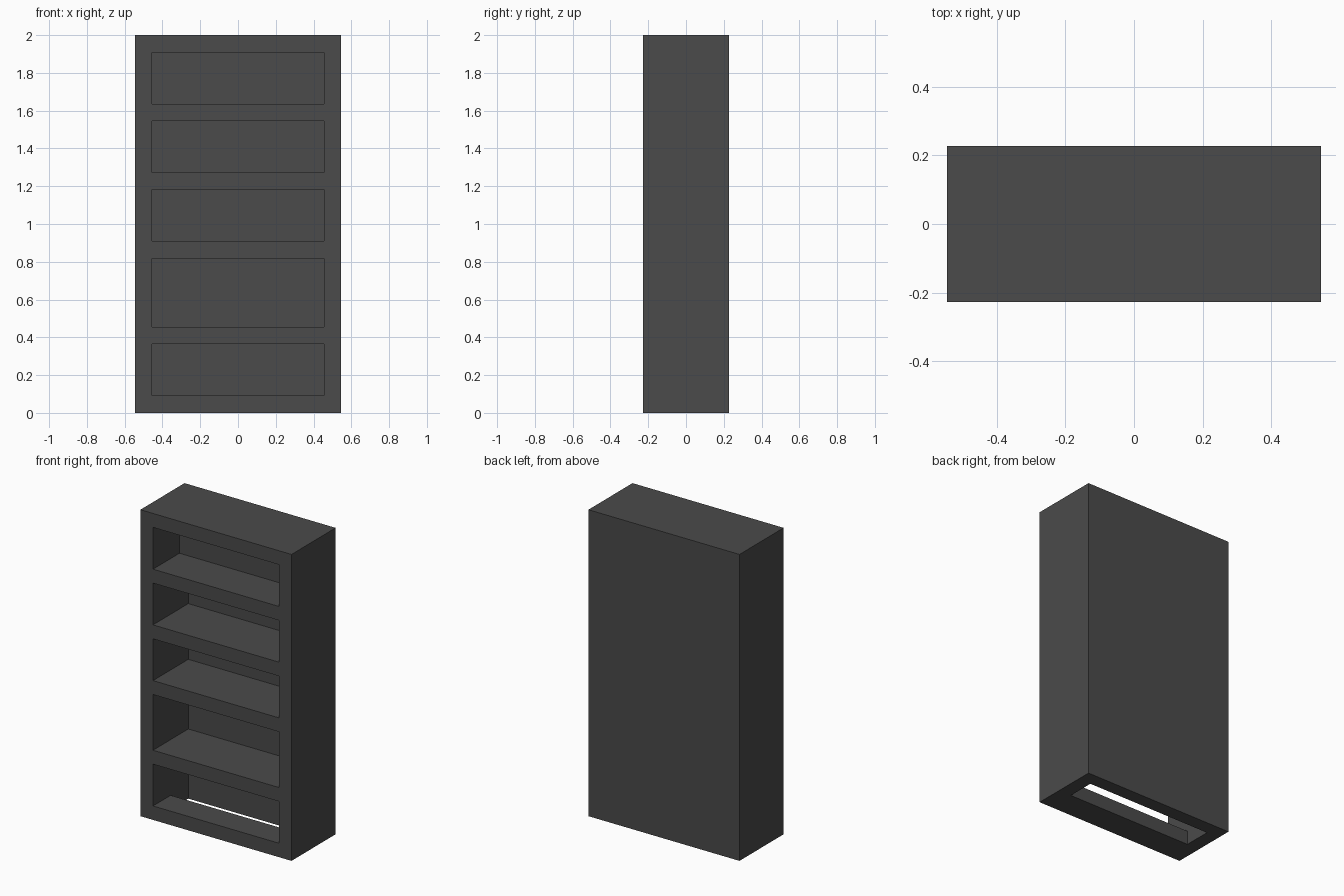
import bpy, bmesh

cube = bpy.data.objects.get("Cube")
if cube:
    bpy.data.objects.remove(cube, do_unlink=True)

U = 1 / 11          # board thickness; every size is a multiple of it
FRONT = -2.5        # front plane, in boards

# Single dark grey colour
grey = bpy.data.materials.new("dark grey")
colour = (0.069, 0.069, 0.069, 1)
grey.diffuse_color = colour
grey.use_nodes = True
grey.node_tree.nodes["Principled BSDF"].inputs["Base Color"].default_value = colour


def prism(name, profile, half_width):
    """Extrude a (y, z) profile symmetrically along x; sizes in boards."""
    bm = bmesh.new()
    face = bm.faces.new([bm.verts.new((-half_width * U, y * U, z * U)) for y, z in profile])
    ext = bmesh.ops.extrude_face_region(bm, geom=[face])
    moved = [v for v in ext["geom"] if isinstance(v, bmesh.types.BMVert)]
    bmesh.ops.translate(bm, verts=moved, vec=(2 * half_width * U, 0, 0))
    bmesh.ops.recalc_face_normals(bm, faces=bm.faces)
    mesh = bpy.data.meshes.new(name)
    bm.to_mesh(mesh)
    bm.free()
    mesh.materials.append(grey)
    obj = bpy.data.objects.new(name, mesh)
    bpy.context.collection.objects.link(obj)
    return obj


def niche(bottom, top, depth):
    """Profile of a compartment that opens through the front."""
    back = FRONT + depth
    return [(FRONT - 1, bottom), (back, bottom), (back, top), (FRONT - 1, top)]


# Solid cabinet block
cabinet = prism("bookcase_body", [(-2.5, 0), (2.5, 0), (2.5, 22), (-2.5, 22)], 6)

# Four closed compartments; the top one is shallower
profiles = [niche(18, 21, 3), niche(14, 17, 4), niche(10, 13, 4), niche(5, 9, 4)]
# Bottom compartment, with a slot through the rear of its floor
profiles.append([(FRONT - 1, 1), (-0.5, 1), (-0.5, -1), (1.5, -1), (1.5, 4), (FRONT - 1, 4)])

cutters = []
for i, profile in enumerate(profiles):
    cutter = prism(f"compartment_cutter_{i + 1}", profile, 5)
    cutter.hide_render = True
    mod = cabinet.modifiers.new(f"compartment_{i + 1}", 'BOOLEAN')
    mod.operation = 'DIFFERENCE'
    mod.solver = 'EXACT'
    mod.object = cutter
    cutters.append(cutter)

# Bake the cuts and discard the cutters
bpy.context.view_layer.update()
depsgraph = bpy.context.evaluated_depsgraph_get()
carved = bpy.data.meshes.new_from_object(cabinet.evaluated_get(depsgraph))
cabinet.modifiers.clear()
cabinet.data = carved
carved.materials.clear()
carved.materials.append(grey)
for poly in carved.polygons:
    poly.material_index = 0
    poly.use_smooth = False
for cutter in cutters:
    bpy.data.objects.remove(cutter, do_unlink=True)
